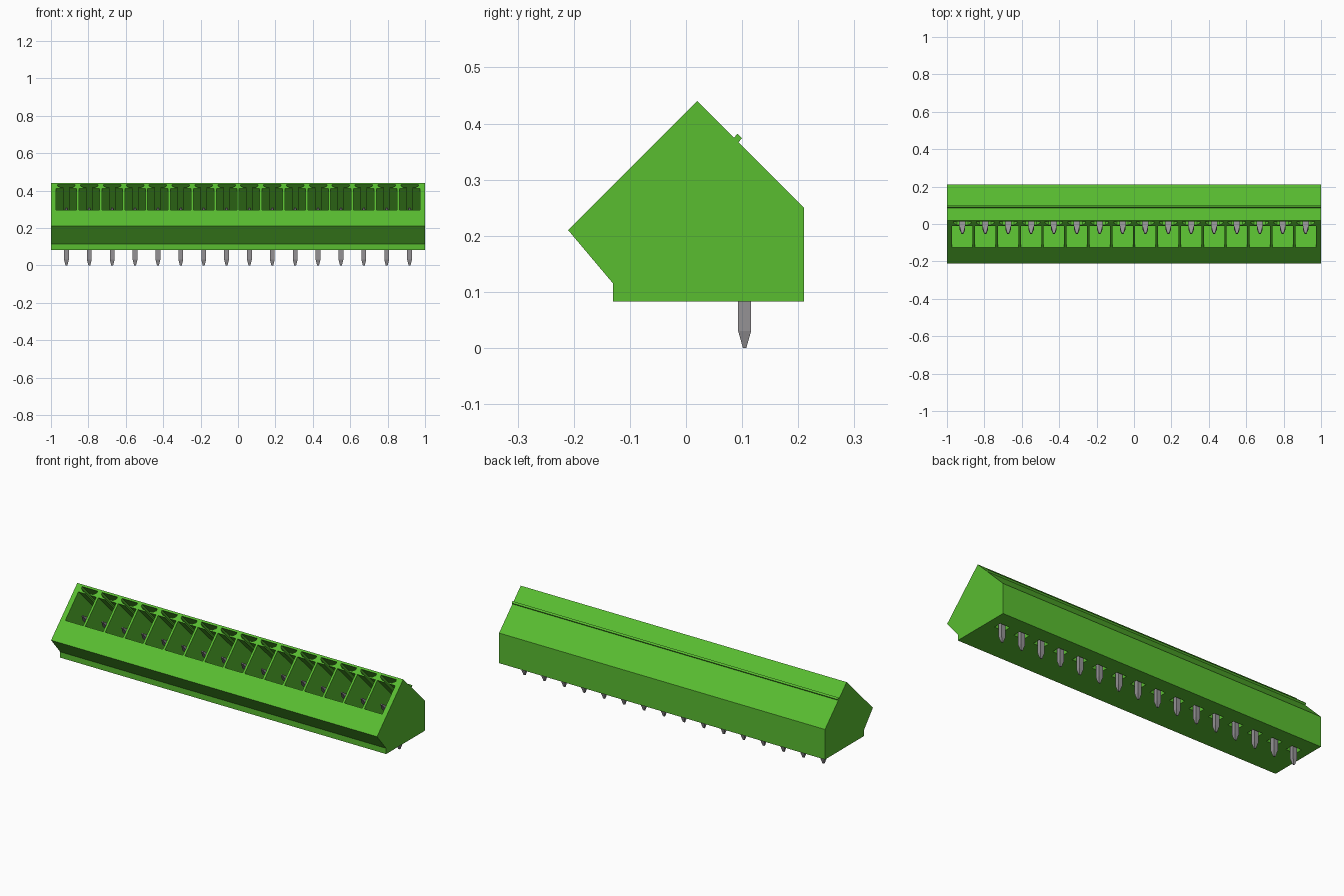
import bpy, bmesh, math
from mathutils import Vector

if "Cube" in bpy.data.objects:
    bpy.data.objects.remove(bpy.data.objects["Cube"], do_unlink=True)

COUNT, PITCH = 16, 0.1223
R = math.sqrt(0.5)
ORIGIN = Vector((0, -0.125, 0.295))   # lower edge of the sockets on the front slope
UP = Vector((0, R, R))                # up along the front slope
IN = Vector((0, R, -R))               # into the body, square to the slope
CENTRES = [(i - (COUNT - 1) / 2) * PITCH for i in range(COUNT)]


def material(name, rgb, roughness, metallic=0.0):
    m = bpy.data.materials.new(name)
    m.diffuse_color = (*rgb, 1)
    m.use_nodes = True
    b = m.node_tree.nodes["Principled BSDF"]
    b.inputs["Base Color"].default_value = (*rgb, 1)
    b.inputs["Roughness"].default_value = roughness
    b.inputs["Metallic"].default_value = metallic
    return m


green = material("green plastic", (0.10, 0.51, 0.03), 0.5)
metal = material("grey metal", (0.30, 0.29, 0.30), 0.5)


def prism(bm, points, vector):
    """Extrude a closed outline along a vector."""
    face = bm.faces.new([bm.verts.new(p) for p in points])
    new = bmesh.ops.extrude_face_region(bm, geom=[face], use_keep_orig=True)["geom"]
    bmesh.ops.translate(bm, vec=vector,
                        verts=[v for v in new if isinstance(v, bmesh.types.BMVert)])


def loft(bm, rings):
    """Skin a list of four-cornered rings and cap both ends."""
    rows = [[bm.verts.new(p) for p in ring] for ring in rings]
    for a, b in zip(rows, rows[1:]):
        for i in range(4):
            j = (i + 1) % 4
            bm.faces.new((a[i], a[j], b[j], b[i]))
    bm.faces.new(rows[0])
    bm.faces.new(rows[-1])


def make(name, bm, mat):
    bmesh.ops.recalc_face_normals(bm, faces=bm.faces[:])
    mesh = bpy.data.meshes.new(name)
    bm.to_mesh(mesh)
    bm.free()
    mesh.materials.append(mat)
    ob = bpy.data.objects.new(name, mesh)
    bpy.context.collection.objects.link(ob)
    return ob


# Housing: side profile run along x
profile = [(-0.13, 0.083), (0.21, 0.083), (0.21, 0.25),
           (0.02, 0.44), (-0.21, 0.21), (-0.13, 0.115)]
bm = bmesh.new()
prism(bm, [(-1, y, z) for y, z in profile], Vector((2, 0, 0)))
housing = make("housing", bm, green)

# Cutters: socket with keyed slot above it, and a recess under each pin
half = [(0.055, 0.0), (0.055, 0.162), (0.015, 0.162), (0.015, 0.170),
        (0.030, 0.170), (0.047, 0.183), (0.047, 0.194)]
outline = half + [(-x, s) for x, s in reversed(half)]
bm = bmesh.new()
for cx in CENTRES:
    prism(bm, [ORIGIN + Vector((cx + x, 0, 0)) + UP * s - IN * 0.03 for x, s in outline],
          IN * 0.23)
    prism(bm, [(cx + x, y, 0.06) for x, y in
               ((-0.03, 0.082), (0.03, 0.082), (0.03, 0.127), (-0.03, 0.127))],
          Vector((0, 0, 0.05)))
cutter = make("socket_cutter", bm, green)
cutter.hide_render = True
mod = housing.modifiers.new("sockets", "BOOLEAN")
mod.operation = "DIFFERENCE"
mod.solver = "EXACT"
mod.object = cutter
bpy.context.view_layer.objects.active = housing
bpy.ops.object.modifier_apply(modifier=mod.name)
bpy.data.objects.remove(cutter, do_unlink=True)

# Latching ridge along the back slope
bm = bmesh.new()
prism(bm, [(-1, y, z) for y, z in
           ((0.083, 0.372), (0.092, 0.382), (0.100, 0.374), (0.091, 0.364))],
      Vector((2, 0, 0)))
make("latch_ridge", bm, green)


def bar(bm, start, direction, side, stations):
    """Square bar with (distance, half width, half depth) stations."""
    loft(bm, [[start + direction * t + Vector((x * w, 0, 0)) + side * (s * d)
               for x, s in ((-1, -1), (1, -1), (1, 1), (-1, 1))]
              for t, w, d in stations])


# Bent contact pins: vertical solder tail and angled socket contact
for n, cx in enumerate(CENTRES, 1):
    bm = bmesh.new()
    bar(bm, Vector((cx, 0.1045, 0)), Vector((0, 0, 1)), Vector((0, 1, 0)),
        [(0, 0.005, 0.003), (0.03, 0.0125, 0.0115), (0.151, 0.0125, 0.0115)])
    bar(bm, ORIGIN + Vector((cx, 0, 0)) + UP * 0.06, IN, UP,
        [(0.044, 0.005, 0.003), (0.085, 0.0145, 0.0115), (0.264, 0.0145, 0.0115)])
    make(f"contact_pin_{n}", bm, metal)
